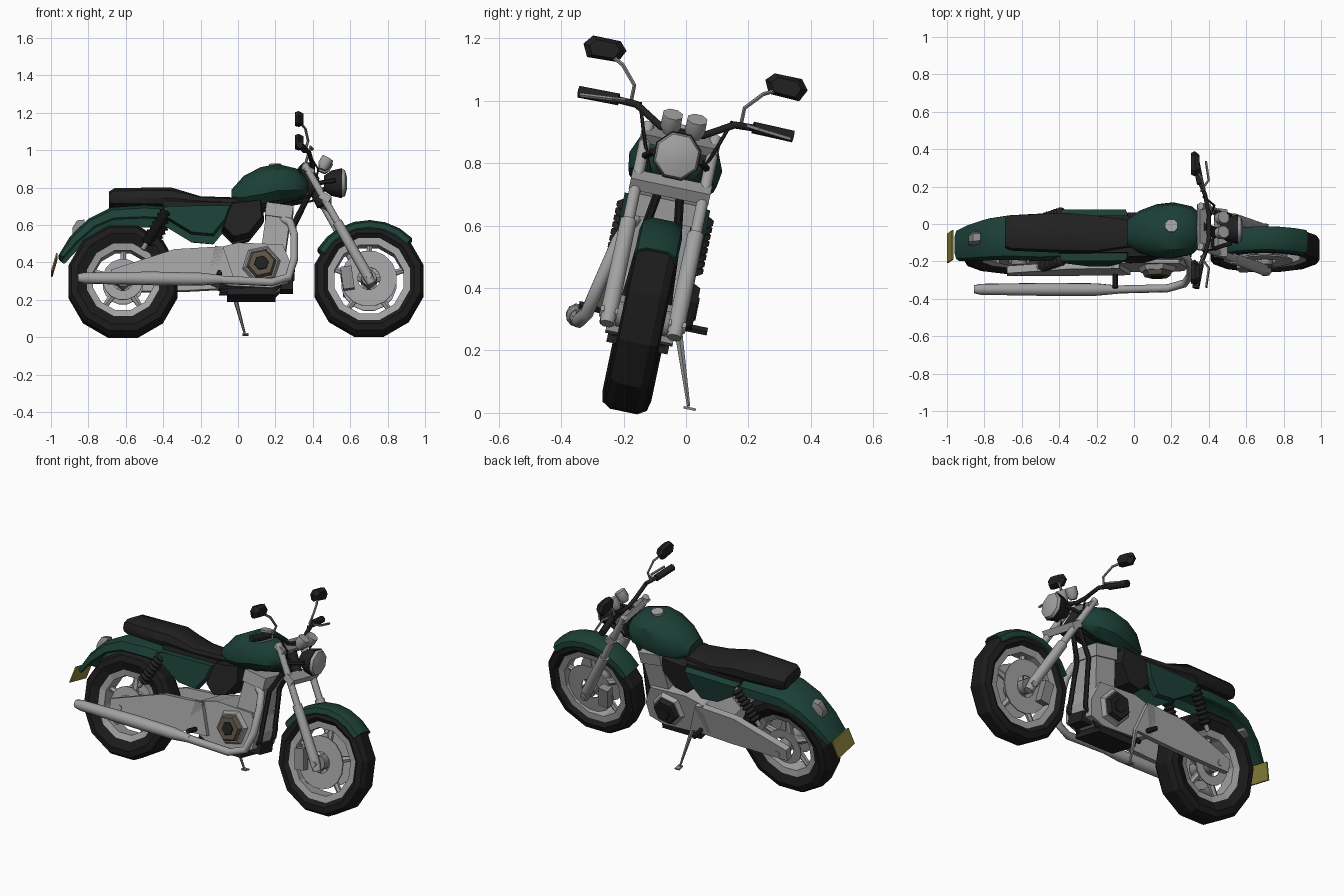
import bpy, bmesh, math
from mathutils import Vector, Matrix

cube = bpy.data.objects.get("Cube")
if cube:
    bpy.data.objects.remove(cube, do_unlink=True)


def material(name, rgb):
    m = bpy.data.materials.new(name)
    m.use_nodes = True
    m.diffuse_color = (*rgb, 1)
    m.node_tree.nodes["Principled BSDF"].inputs["Base Color"].default_value = (*rgb, 1)
    return m


green = material("dark_green_paint", (.011, .05, .036))
rubber = material("tyre_rubber", (.011, .011, .011))
black = material("black_trim", (.015, .015, .015))
chrome = material("light_metal", (.36, .36, .36))
steel = material("grey_metal", (.25, .25, .25))
brown = material("brown_cover", (.11, .09, .065))
yellow = material("yellow_plate", (.26, .23, .05))

# The bike is laid out upright on y = 0, then leaned onto its side stand
A = math.radians(11.8)
LEAN = Matrix(((1, 0, 0, 0), (0, math.cos(A), math.tan(A), -.2),
               (0, -math.sin(A), 1, .003), (0, 0, 0, 1)))


def loft(name, rings, mat, loop=False, smooth=0):
    """Bridge closed rings of points, capping the ends unless looped."""
    bm = bmesh.new()
    vs = [[bm.verts.new(LEAN @ Vector(p)) for p in r] for r in rings]
    n = len(vs[0])
    for a, b in zip(vs, vs[1:] + vs[:1] if loop else vs[1:]):
        for i in range(n):
            j = (i + 1) % n
            bm.faces.new((a[i], a[j], b[j], b[i]))
    if not loop:
        bm.faces.new(vs[0])
        bm.faces.new(vs[-1])
    bmesh.ops.recalc_face_normals(bm, faces=bm.faces)
    me = bpy.data.meshes.new(name)
    bm.to_mesh(me)
    bm.free()
    me.materials.append(mat)
    ob = bpy.data.objects.new(name, me)
    bpy.context.collection.objects.link(ob)
    if smooth:
        bpy.ops.object.select_all(action='DESELECT')
        ob.select_set(True)
        bpy.context.view_layer.objects.active = ob
        bpy.ops.object.shade_smooth_by_angle(angle=math.radians(smooth))


def sweep(name, pts, radii, mat, sides=8):
    """Round tube along a path; radii is one number or one per point."""
    pts = [Vector(p) for p in pts]
    if not isinstance(radii, list):
        radii = [radii] * len(pts)
    total = [sum(abs(b[k] - a[k]) for a, b in zip(pts, pts[1:])) for k in range(3)]
    ref = Vector([float(k == total.index(min(total))) for k in range(3)])
    rings = []
    for i, p in enumerate(pts):
        t = (pts[min(i + 1, len(pts) - 1)] - pts[max(i - 1, 0)]).normalized()
        u = t.cross(ref).normalized()
        v = t.cross(u)
        rings.append([p + radii[i] * (u * math.cos(q) + v * math.sin(q))
                      for q in (math.tau * (k + .5) / sides for k in range(sides))])
    loft(name, rings, mat, smooth=50 if sides > 6 else 0)


def prism(name, outline, y0, y1, mat, taper=1):
    """Side outline in x,z, extruded across; taper shrinks the y1 end."""
    cx = sum(p[0] for p in outline) / len(outline)
    cz = sum(p[1] for p in outline) / len(outline)
    end = [(cx + (x - cx) * taper, y1, cz + (z - cz) * taper) for x, z in outline]
    loft(name, [[(x, y0, z) for x, z in outline], end], mat)


def box(name, c, size, mat, tilt=0):
    turn = Matrix.Rotation(math.radians(tilt), 2)
    corners = [turn @ Vector((a * size[0] / 2, b * size[2] / 2))
               for a, b in ((-1, -1), (1, -1), (1, 1), (-1, 1))]
    prism(name, [(c[0] + v.x, c[2] + v.y) for v in corners],
          c[1] - size[1] / 2, c[1] + size[1] / 2, mat)


def lathe(name, c, profile, mat, n=12):
    """Ring of revolution about the y axis; profile is (radius, y)."""
    angles = [math.tau * (k + .5) / n for k in range(n)]
    loft(name, [[(c[0] + r * math.cos(q), y, c[1] + r * math.sin(q)) for r, y in profile]
                for q in angles], mat, loop=True)


def body(name, stations, half, mat):
    """Rounded body through (x, low, high, half width) stations."""
    full = half + [(-f, g) for f, g in reversed(half)]
    loft(name, [[(x, f * w, lo + g * (hi - lo)) for f, g in full]
                for x, lo, hi, w in stations], mat, smooth=35)


def fender(name, path, mat):
    """Arched shell along (x, z, half width, depth) points."""
    arch = [(-1, -1), (-.9, -.35), (-.5, 0), (.5, 0), (.9, -.35), (1, -1)]
    rings = []
    for i, (x, z, w, d) in enumerate(path):
        a, b = path[max(i - 1, 0)], path[min(i + 1, len(path) - 1)]
        t = Vector((b[0] - a[0], b[1] - a[1])).normalized()
        nx, nz = -t.y, t.x
        outer = [(x + nx * h * d, f * w, z + nz * h * d) for f, h in arch]
        inner = [(x + nx * (h * d - .008), f * w * .92, z + nz * (h * d - .008)) for f, h in arch]
        rings.append(outer + inner[::-1])
    loft(name, rings, mat, smooth=35)


# Wheels
FRONT, REAR = (.70, .298), (-.615, .293)
for tag, c, w, r_in, disc in (("front", FRONT, .07, .225, .15), ("rear", REAR, .08, .2, .11)):
    lathe(tag + "_tyre", c, [(r_in, -w * .7), (.25, -w), (.285, -w * .9), (.302, -w * .55),
                             (.302, w * .55), (.285, w * .9), (.25, w), (r_in, w * .7)], rubber)
    lathe(tag + "_rim", c, [(r_in - .035, -.045), (r_in + .005, -w * .72),
                            (r_in + .005, w * .72), (r_in - .035, .045)], chrome)
    sweep(tag + "_hub", [(c[0], -.085, c[1]), (c[0], .085, c[1])], .042, steel, 10)
    sweep(tag + "_axle", [(c[0], -.14, c[1]), (c[0], .14, c[1])], .018, chrome, 6)
    for s in (-1, 1):
        lathe(tag + "_brake_disc", c, [(.06, s * .056), (disc, s * .056),
                                       (disc, s * .064), (.06, s * .064)], chrome, 16)
    for k in range(5):
        q = math.tau * k / 5 + .3
        sweep(tag + "_spoke", [(c[0] + r * math.cos(q), 0, c[1] + r * math.sin(q))
                               for r in (.03, r_in - .02)], [.024, .014], chrome, 6)

# Fenders, tail lamp and plate
arc = [math.radians(149 - 15 * k) for k in range(8)]
fender("front_fender", [(FRONT[0] + .322 * math.cos(q), FRONT[1] + .318 * math.sin(q), .07, .045)
                        for q in arc], green)
fender("rear_fender", [(-.96, .425, .085, .03), (-.9, .522, .1, .05), (-.8, .618, .115, .06),
                       (-.68, .678, .122, .07), (-.5, .69, .13, .075), (-.34, .68, .12, .07)], green)
body("tail_lamp", [(-.885, .54, .58, .025), (-.86, .55, .617, .036), (-.82, .57, .622, .03)],
     [(1, 0), (1, .6), (.6, 1)], steel)
prism("number_plate", [(-1, .335), (-.972, .43), (-.964, .43), (-.992, .335)], -.08, .08, yellow)

# Tank, seat and side panels
body("fuel_tank", [(-.035, .72, .78, .07), (.03, .69, .85, .115), (.12, .69, .895, .145),
                   (.21, .71, .912, .152), (.31, .725, .89, .13), (.355, .75, .85, .09),
                   (.375, .77, .82, .06)], [(.6, 0), (.95, .2), (1, .45), (.8, .8), (.35, 1)], green)
sweep("filler_cap", [(.2, 0, .89), (.2, 0, .92)], .036, chrome)
body("seat", [(-.69, .70, .765, .08), (-.66, .695, .782, .095), (-.36, .69, .785, .108),
              (-.2, .69, .738, .1), (.0, .69, .735, .07)],
     [(.85, 0), (1, .3), (.95, .75), (.6, 1)], black)
prism("seat_frame", [(-.4, .64), (-.06, .62), (-.03, .70), (-.4, .70)], -.1, .1, black)
for s in (-1, 1):
    prism("side_panel", [(-.40, .675), (-.03, .68), (-.06, .6), (-.13, .515), (-.25, .525), (-.39, .61)],
          s * .1, s * .14, green, .92)
    prism("air_box", [(-.09, .56), (-.03, .5), (.06, .52), (.14, .62), (.13, .72), (-.04, .70)],
          s * .02, s * .12, black, .88)

# Engine
prism("crankcase", [(-.22, .33), (-.12, .45), (0, .48), (.24, .47), (.285, .36), (.27, .27),
                    (.18, .24), (-.05, .25)], -.11, .11, chrome)
box("cylinder", (.205, 0, .56), (.13, .18, .24), chrome, -8)
box("cylinder_head", (.22, 0, .655), (.145, .2, .07), chrome, -8)
box("sump", (.07, 0, .222), (.26, .2, .035), black)
box("oil_filter", (.26, 0, .27), (.07, .12, .06), black)
hexagon = [(math.cos(math.tau * (k + .2) / 6), math.sin(math.tau * (k + .2) / 6)) for k in range(6)]
for s, colour in ((-1, brown), (1, black)):
    for tag, r, y0, y1, m in (("cover_rim", .11, .1, .135, chrome), ("engine_cover", .085, .13, .16, colour),
                              ("cover_cap", .045, .15, .165, black)):
        prism(tag, [(.125 + r * a, .362 + r * b) for a, b in hexagon], s * y0, s * y1, m, .82)

# Swing arm, shocks, foot pegs and frame tubes, on both sides
for s in (-1, 1):
    prism("swing_arm", [(-.68, .26), (-.68, .33), (-.34, .44), (-.08, .455), (-.02, .28), (-.3, .265)],
          s * .095, s * .135, chrome)
    top, low = Vector((-.375, s * .125, .66)), Vector((-.51, s * .125, .44))
    sweep("shock_rod", [top, low], .014, steel)
    coil = [top.lerp(low, .06 + .05 * k) for k in range(17)]
    sweep("shock_spring", coil, [.036 if k % 2 else .022 for k in range(17)], black)
    sweep("foot_peg", [(-.1, s * .1, .3), (-.1, s * .21, .3)], .014, black, 6)
    box("peg_bracket", (-.12, s * .125, .37), (.05, .02, .17), steel, -15)
    sweep("down_tube", [(.4, s * .02, .8), (.3, s * .05, .6), (.29, s * .07, .32), (.2, s * .08, .24),
                        (-.1, s * .08, .25)], .014, black, 6)
    sweep("top_tube", [(.38, s * .03, .75), (.1, s * .06, .68), (-.4, s * .08, .66)], .014, black, 6)
    sweep("cable", [(.37, s * .15, .96), (.43, s * .12, .87), (.4, s * .07, .74), (.2, s * .06, .7)],
          .006, black, 5)

# Exhaust
sweep("header_pipe", [(.23, -.07, .62), (.28, -.1, .59), (.3, -.13, .52), (.3, -.16, .38),
                      (.27, -.18, .28), (.18, -.2, .25), (-.12, -.21, .262)], .022, chrome)
sweep("muffler", [(-.08, -.21, .262), (-.2, -.21, .264), (-.45, -.21, .268), (-.82, -.21, .27),
                  (-.855, -.21, .271)], [.022, .034, .036, .03, .022], chrome, 10)

# Side stand
sweep("side_stand", [(-.03, .12, .28), (.035, .2, .06)], [.014, .006], steel, 6)
box("stand_foot", (.04, .205, .053), (.03, .04, .008), steel)

# Fork and headlamp
for s in (-1, 1):
    sweep("fork_tube", [(.355, s * .11, .90), (.56, s * .11, .54)], .02, chrome)
    sweep("fork_slider", [(.53, s * .11, .59), (.69, s * .11, .31), (.715, s * .11, .26)],
          [.028, .03, .024], chrome)
    box("brake_caliper", (.585, s * .085, .295), (.06, .05, .12), steel, 8)
    sweep("lamp_bracket", [(.43, s * .1, .80), (.52, s * .075, .82)], .012, black, 6)
    sweep("gauge", [(.45, s * .04, .885), (.46, s * .04, .91), (.48, s * .04, .945)],
          [.02, .035, .034], chrome)
box("lower_clamp", (.465, 0, .72), (.06, .26, .04), chrome, -30)
box("upper_clamp", (.375, 0, .87), (.07, .25, .03), steel, -30)
sweep("steering_stem", [(.36, 0, .88), (.45, 0, .70)], .03, black)
sweep("headlamp_shell", [(.46, 0, .82), (.5, 0, .82), (.555, 0, .82)], [.04, .068, .08], black)
sweep("headlamp_lens", [(.55, 0, .82), (.572, 0, .82), (.583, 0, .82)], [.077, .07, .03], chrome)

# Handlebars, levers and mirrors
for s in (-1, 1):
    sweep("handlebar", [(.40, 0, .89), (.40, s * .07, .90), (.38, s * .16, .952), (.345, s * .25, .956)],
          .012, black)
    sweep("grip", [(.355, s * .22, .956), (.33, s * .35, .954)], .02, black)
    sweep("lever", [(.37, s * .2, .958), (.4, s * .24, .954), (.385, s * .345, .945)], .007, steel, 5)
    sweep("mirror_stem", [(.36, s * .18, .96), (.375, s * .18, 1.01), (.36, s * .23, 1.065),
                          (.335, s * .27, 1.085)], .007, steel, 6)
    outline = [(-.07, .01), (-.045, .036), (.045, .036), (.07, .005), (.05, -.034), (-.05, -.03)]
    loft("mirror", [[(x, s * (.297 + a * k), 1.1 + b * k) for a, b in outline]
                    for x, k in ((.305, .85), (.325, 1), (.35, .7))], black)
